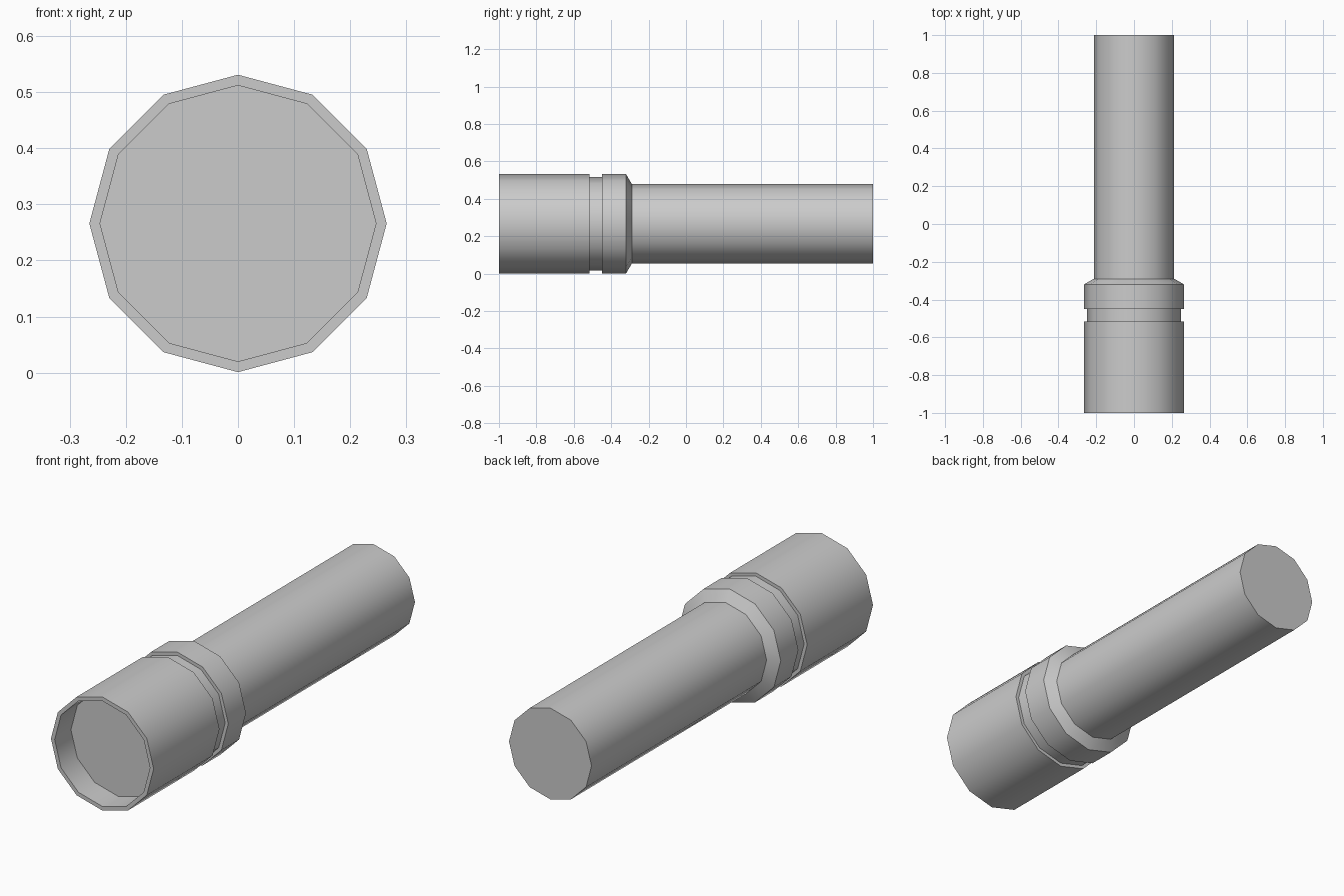
import bpy, bmesh
from math import sin, cos, tau, radians

if "Cube" in bpy.data.objects:
    bpy.data.objects.remove(bpy.data.objects["Cube"])

SIDES = 12
AXIS_Z = 0.266


def lathe(name, profile):
    """Revolve (y, radius) points around the long axis; radius 0 is a flat cap."""
    bm = bmesh.new()
    rings = []
    for y, r in profile:
        if r == 0:
            rings.append(None)
            continue
        rings.append([bm.verts.new((r * sin(tau * i / SIDES), y,
                                    AXIS_Z + r * cos(tau * i / SIDES)))
                      for i in range(SIDES)])
    for a, b in zip(rings, rings[1:]):
        if a is None or b is None:
            bm.faces.new(a or b)
            continue
        for i in range(SIDES):
            j = (i + 1) % SIDES
            bm.faces.new((a[i], a[j], b[j], b[i]))
    bmesh.ops.recalc_face_normals(bm, faces=bm.faces)
    mesh = bpy.data.meshes.new(name)
    bm.to_mesh(mesh)
    bm.free()
    obj = bpy.data.objects.new(name, mesh)
    bpy.context.collection.objects.link(obj)
    bpy.ops.object.select_all(action='DESELECT')
    obj.select_set(True)
    bpy.context.view_layer.objects.active = obj
    bpy.ops.object.shade_smooth_by_angle(angle=radians(35))
    return obj


# Flashlight: recessed lens, grooved head, shoulder and handle in one closed skin
R_HEAD, R_LENS, R_GROOVE, R_HANDLE = 0.265, 0.246, 0.249, 0.213
lathe("flashlight_body", [
    (-0.88, 0), (-0.88, R_LENS), (-1.0, R_LENS),          # lens and recess
    (-1.0, R_HEAD), (-0.515, R_HEAD),                     # head
    (-0.515, R_GROOVE), (-0.45, R_GROOVE),                # groove
    (-0.45, R_HEAD), (-0.32, R_HEAD),                     # collar
    (-0.29, R_HANDLE), (1.0, R_HANDLE), (1.0, 0),         # shoulder, handle, end
])
